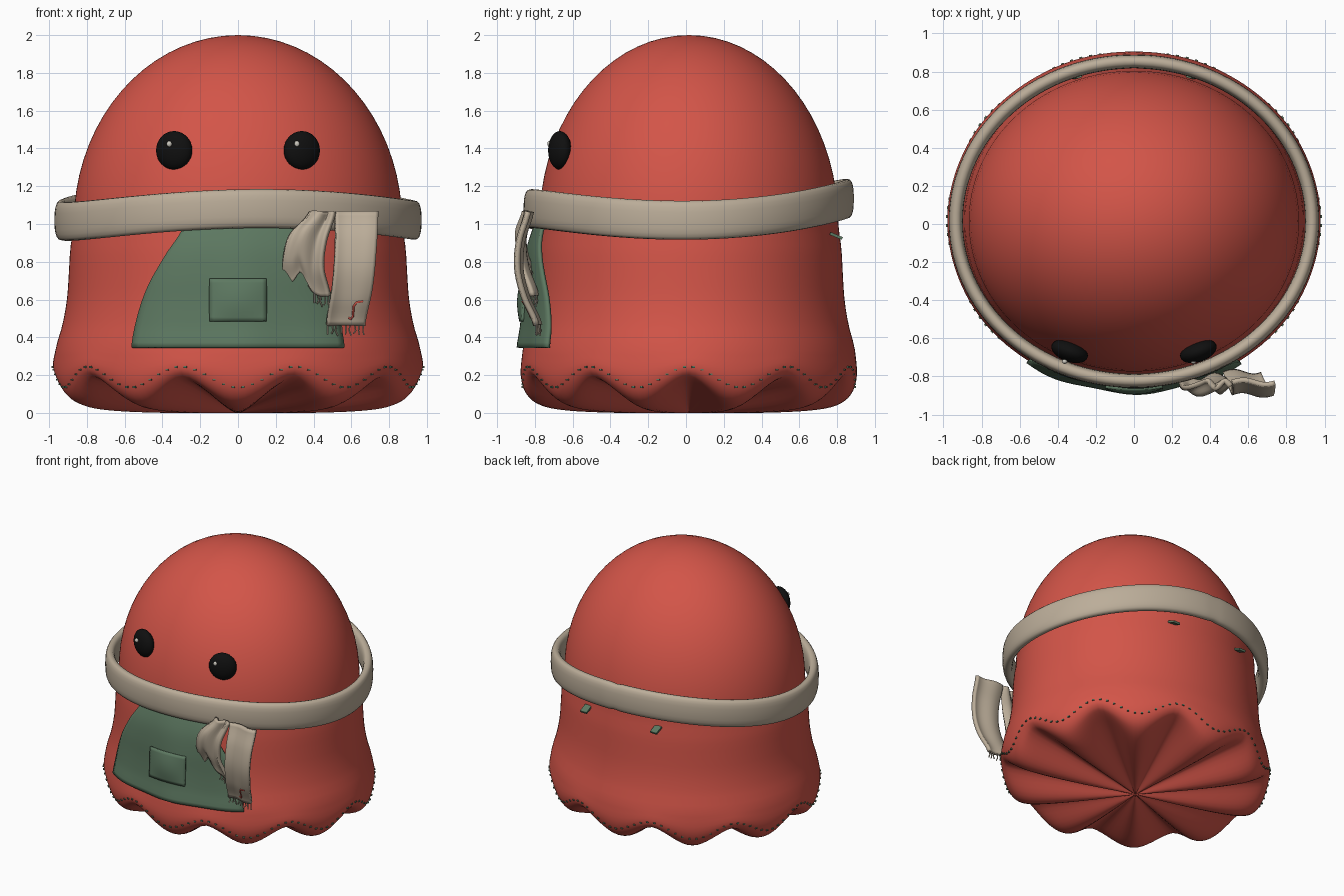
import bpy, bmesh, math
from mathutils import Matrix, Vector

cube = bpy.data.objects.get("Cube")
if cube:
    bpy.data.objects.remove(cube, do_unlink=True)

DEPTH, Y0 = 0.91, 0.015      # body is an ellipse in plan, slightly set back


def material(name, rgb):
    m = bpy.data.materials.new(name)
    m.use_nodes = True
    m.diffuse_color = (*rgb, 1)
    bsdf = m.node_tree.nodes["Principled BSDF"]
    bsdf.inputs["Base Color"].default_value = (*rgb, 1)
    bsdf.inputs["Roughness"].default_value = 0.7
    return m


RED = material("coral_red", (0.65, 0.09, 0.065))
CREAM = material("scarf_cream", (0.50, 0.42, 0.32))
GREEN = material("apron_green", (0.11, 0.19, 0.12))
BLACK = material("eye_black", (0.005, 0.005, 0.005))
GLINT = material("eye_glint", (0.6, 0.58, 0.52))


def finish(name, bm, mat, angle=50):
    bmesh.ops.recalc_face_normals(bm, faces=bm.faces[:])
    mesh = bpy.data.meshes.new(name)
    bm.to_mesh(mesh)
    bm.free()
    mesh.materials.append(mat)
    ob = bpy.data.objects.new(name, mesh)
    bpy.context.collection.objects.link(ob)
    bpy.ops.object.select_all(action='DESELECT')
    ob.select_set(True)
    bpy.context.view_layer.objects.active = ob
    bpy.ops.object.shade_smooth_by_angle(angle=math.radians(angle))
    return ob


def spline(values, t):
    """Smooth curve through evenly spaced values, t from 0 to 1."""
    n = len(values) - 1
    i = min(int(t * n), n - 1)
    f = t * n - i
    a, b, c, d = (values[max(0, min(n, k))] for k in range(i - 1, i + 3))
    return b + f * ((c - a) + f * ((2*a - 5*b + 4*c - d) + f * (3*b - a - 3*c + d))) / 2


def grid(bm, fn, nu, nv, wrap_u=False, wrap_v=False):
    """Quad sheet from fn(u, v); u and v run 0 to 1."""
    rows = [[bm.verts.new(fn(i / nu, j / nv)) for i in range(nu + (not wrap_u))]
            for j in range(nv + (not wrap_v))]
    for j in range(nv):
        low, high = rows[j], rows[(j + 1) % len(rows)]
        for i in range(nu):
            k = (i + 1) % len(low)
            bm.faces.new((low[i], low[k], high[k], high[i]))


def cloth(name, fn, nu, nv, mat, thickness):
    bm = bmesh.new()
    grid(bm, fn, nu, nv)
    ob = finish(name, bm, mat)
    mod = ob.modifiers.new("thickness", 'SOLIDIFY')
    mod.thickness, mod.offset = thickness, 0
    return ob


def ellipsoid(name, centre, size, mat, turn=0):
    bm = bmesh.new()
    bmesh.ops.create_uvsphere(bm, u_segments=32, v_segments=16, radius=1)
    bm.transform(Matrix.Translation(centre) @ Matrix.Rotation(turn, 4, 'Z')
                 @ Matrix.Diagonal((*size, 1)))
    return finish(name, bm, mat)


def threads(name, paths, radius, mat):
    curve = bpy.data.curves.new(name, 'CURVE')
    curve.dimensions = '3D'
    curve.bevel_depth, curve.bevel_resolution = radius, 1
    curve.use_fill_caps = True
    for path in paths:
        s = curve.splines.new('POLY')
        s.points.add(len(path) - 1)
        for p, co in zip(s.points, path):
            p.co = (*co, 1)
    curve.materials.append(mat)
    ob = bpy.data.objects.new(name, curve)
    bpy.context.collection.objects.link(ob)


# Body: dome, flared wall and gathered underside with ten folds
WALL = [0.87, 0.888, 0.896, 0.906, 0.93, 0.967]
WALL_LOW = 0.33


def radius(z):
    if z >= 1:
        return 0.87 * math.sqrt(max(0, 1 - (z - 1) ** 2))
    return spline(WALL, (1 - z) / (1 - WALL_LOW))


def lobe(angle):
    return 0.5 + 0.5 * math.cos(10 * (angle + math.pi / 2))


rings = []                    # lobe radius, lobe height, furrow radius, furrow height
for i in range(1, 19):
    a = i / 18 * math.pi / 2
    rings.append((0.87 * math.sin(a), 1 + math.cos(a)) * 2)
for i in range(1, 13):
    z = 1 - (1 - WALL_LOW) * i / 12
    rings.append((radius(z), z) * 2)
hem = [rings[-1], (0.978, 0.2, 0.98, 0.25), (0.945, 0.1, 0.958, 0.205),
       (0.86, 0.04, 0.9, 0.18), (0.7, 0.012, 0.72, 0.145),
       (0.4, 0, 0.4, 0.08), (0.02, 0, 0.02, 0.004)]
for i in range(1, 25):
    rings.append(tuple(spline([h[k] for h in hem], i / 24) for k in range(4)))


def body_point(u, v):
    lr, lz, fr, fz = rings[round(v * (len(rings) - 1))]
    a = u * math.tau
    w = lobe(a) ** 0.8
    r, z = fr + (lr - fr) * w, fz + (lz - fz) * w
    return r * math.cos(a), Y0 + DEPTH * r * math.sin(a), max(z, 0)


bm = bmesh.new()
grid(bm, body_point, 160, len(rings) - 1, wrap_u=True)
bmesh.ops.holes_fill(bm, edges=[e for e in bm.edges if e.is_boundary], sides=0)
for f in [f for f in bm.faces if len(f.verts) > 4]:
    top = f.calc_center_median().z > 1
    hub = bmesh.ops.poke(bm, faces=[f])["verts"][0]
    hub.co.z = 2 if top else 0
finish("body", bm, RED, 70)

# Hem stitches
bm = bmesh.new()
for i in range(120):
    a = (i + 0.5) / 120 * math.tau
    w = lobe(a)
    r = 0.98 - 0.014 * w
    spot = Matrix.Translation((r * math.cos(a), Y0 + DEPTH * r * math.sin(a), 0.245 - 0.11 * w))
    bmesh.ops.create_cube(bm, size=1, matrix=spot @ Matrix.Rotation(a, 4, 'Z')
                          @ Matrix.Diagonal((0.014, 0.016, 0.009, 1)))
finish("hem_stitches", bm, GREEN)

# Eyes and their glints
for side, word in ((1, "left"), (-1, "right")):
    ellipsoid(word + "_eye", (side * 0.338, -0.668, 1.39), (0.1, 0.055, 0.102), BLACK, side * 0.35)
    ellipsoid(word + "_eye_glint", (side * 0.338 - 0.026, -0.722, 1.424),
              (0.014, 0.012, 0.016), GLINT)


# Apron, pocket and tie ends
def front(x, z, gap):
    r = radius(z) + gap
    return x, Y0 - DEPTH * math.sqrt(r * r - x * x), z


def apron_gap(z):
    t = max(0, min(1, (0.99 - z) / 0.645))
    return 0.02 + 0.035 * math.sin(math.pi * t ** 0.8)


def apron_point(u, v):
    z = 0.99 - 0.645 * v
    half = spline([0.285, 0.385, 0.475, 0.53, 0.56], v)
    fold = 0.008 * math.sin(u * 15) * v
    return front((2 * u - 1) * half, z, apron_gap(z) + fold)


def pocket_point(u, v):
    z = 0.71 - 0.225 * v
    puff = 0.02 * math.sin(math.pi * u) * math.sin(math.pi * v)
    return front(0.3 * u - 0.15, z, apron_gap(z) + 0.012 + puff)


cloth("apron", apron_point, 32, 24, GREEN, 0.018)
cloth("apron_pocket", pocket_point, 12, 10, GREEN, 0.02)
for side, word in ((1, "left"), (-1, "right")):
    bm = bmesh.new()
    bmesh.ops.create_cube(bm, size=1, matrix=Matrix.Translation((side * 0.3, 0.795, 0.937))
                          @ Matrix.Rotation(-0.4, 4, 'X') @ Matrix.Diagonal((0.055, 0.07, 0.015, 1)))
    finish(word + "_apron_tie", bm, GREEN)


# Scarf loop, with a small seam at the back
def soft(c):
    return math.copysign(abs(c) ** 0.75, c)


def scarf_point(u, v):
    a, b = u * math.tau, v * math.tau
    c, s = math.cos(a), math.sin(a)
    size = 0.94 if abs(u - 0.25) < 0.003 else 1
    out = 0.037 * size * soft(math.cos(b))
    z = 1.02 + 0.0275 * s + 0.0875 * s * s - 0.02 * c * s
    return ((0.935 + out) * c, Y0 + (0.838 + out) * s, z + 0.103 * size * soft(math.sin(b)))


bm = bmesh.new()
grid(bm, scarf_point, 120, 20, wrap_u=True, wrap_v=True)
finish("scarf_loop", bm, CREAM, 60)


# Scarf tails
def long_tail(u, v):
    left = spline([0.515, 0.515, 0.5, 0.47], v)
    right = spline([0.74, 0.73, 0.71, 0.67], v)
    y = spline([-0.83, -0.875, -0.885, -0.85, -0.785], v) + 0.012 * math.sin(6 * u)
    return left + (right - left) * u, y, 1.065 - 0.6 * v


def short_tail(u, v):
    left = spline([0.38, 0.275, 0.24, 0.235], v)
    right = spline([0.51, 0.465, 0.45, 0.485], v)
    y = spline([-0.84, -0.875, -0.86, -0.81], v) + 0.018 * math.sin(9 * u + 1)
    low = spline([0.71, 0.69, 0.75, 0.65, 0.62, 0.62], u)
    return left + (right - left) * u, y, 1.065 + (low - 1.065) * v


cloth("long_scarf_tail", long_tail, 14, 24, CREAM, 0.026)
cloth("short_scarf_tail", short_tail, 16, 24, CREAM, 0.026)


def fringe(name, tail, count, start):
    paths = []
    for i in range(count):
        root = Vector(tail(start + (0.97 - start) * i / (count - 1), 1))
        sway = 0.006 * math.sin(i * 2.3)
        paths.append([root + Vector((0, 0, 0.01)), root + Vector((sway, 0.004, -0.03)),
                      root + Vector((-sway, 0, -0.05 + sway))])
    threads(name, paths, 0.004, CREAM)


fringe("long_tail_fringe", long_tail, 9, 0.03)
fringe("short_tail_fringe", short_tail, 5, 0.68)

# Small embroidered curl on the long tail
curl = []
for u, z in ((0.84, 0.59), (0.68, 0.585), (0.63, 0.565), (0.66, 0.51), (0.62, 0.497), (0.55, 0.505)):
    curl.append(Vector(long_tail(u, (1.065 - z) / 0.6)) + Vector((0, -0.014, 0)))
threads("embroidered_curl", [curl], 0.006, RED)
